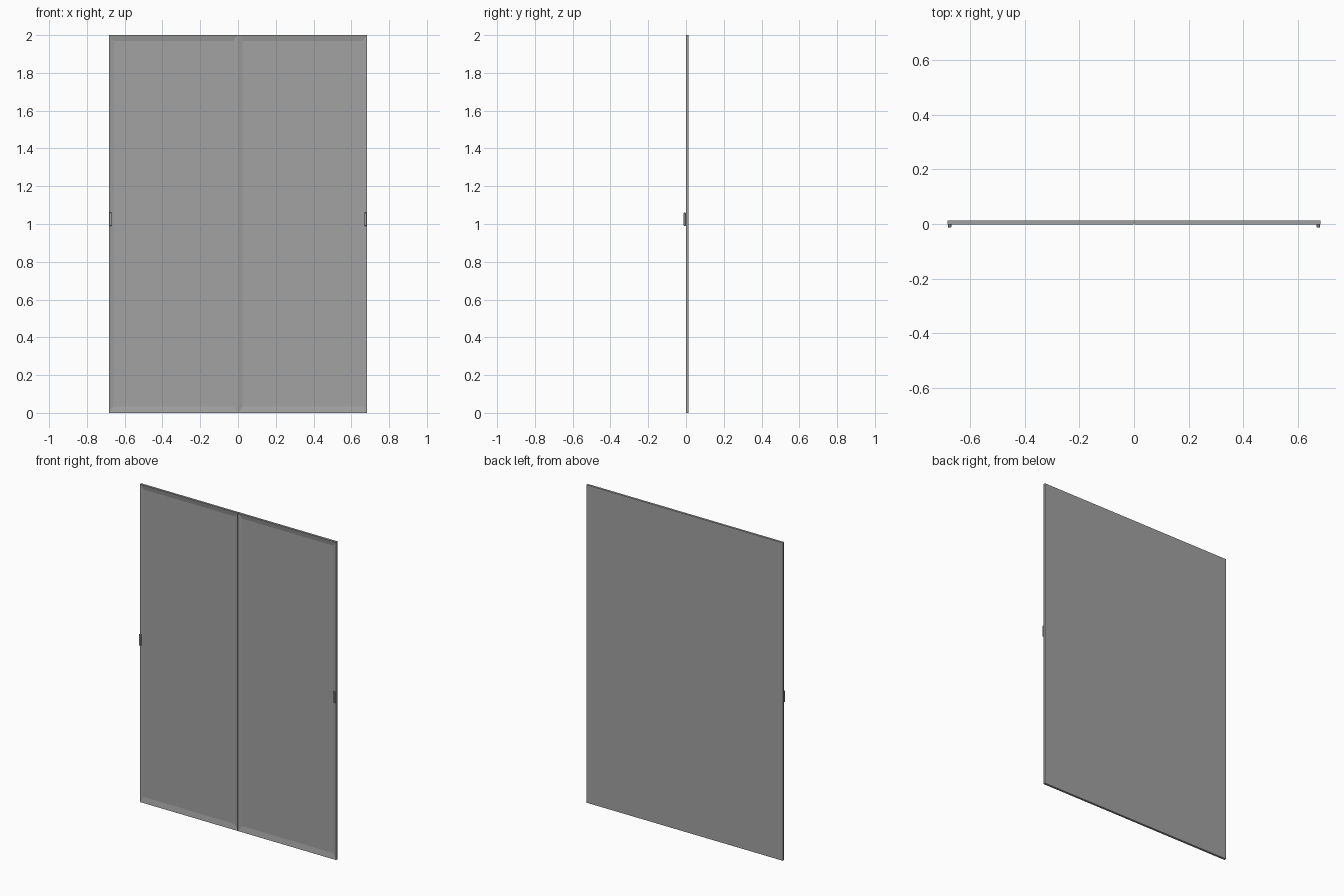
import bpy, bmesh
from mathutils import Vector

cube = bpy.data.objects.get("Cube")
if cube:
    bpy.data.objects.remove(cube, do_unlink=True)

grey = bpy.data.materials.new("mid grey")
grey.use_nodes = True
colour = (0.36, 0.36, 0.36, 1)
grey.diffuse_color = colour
grey.node_tree.nodes["Principled BSDF"].inputs["Base Color"].default_value = colour

HALF, HEIGHT = 0.683, 2.0
FRONT, SPLIT, BACK = -0.001, 0.006, 0.013
GAP = 0.0015


def finish(bm, name):
    mesh = bpy.data.meshes.new(name)
    bmesh.ops.recalc_face_normals(bm, faces=bm.faces)
    bm.to_mesh(mesh)
    bm.free()
    mesh.materials.append(grey)
    obj = bpy.data.objects.new(name, mesh)
    bpy.context.collection.objects.link(obj)
    return obj


def box(lo, hi):
    lo, hi = Vector(lo), Vector(hi)
    bm = bmesh.new()
    bmesh.ops.create_cube(bm, size=1)
    for v in bm.verts:
        v.co = (lo + hi) / 2 + v.co * (hi - lo)
    return bm


# Flat sheet closing the back of both leaves
finish(box((-HALF, SPLIT, 0), (HALF, BACK, HEIGHT)), "back_panel")

for name, side in (("left", 1), ("right", -1)):
    # Leaf with a raised rim around a recessed panel
    x0, x1 = sorted((side * GAP, side * HALF))
    bm = box((x0, FRONT, 0), (x1, SPLIT, HEIGHT))
    bm.normal_update()
    face = min(bm.faces, key=lambda f: f.calc_center_median().y)
    bmesh.ops.inset_region(bm, faces=[face], thickness=0.02)
    for v in face.verts:
        outer = abs(v.co.x) > HALF / 2
        v.co = (side * (0.66 if outer else 0.025), SPLIT - 0.001,
                1.97 if v.co.z > 1 else 0.035)
    finish(bm, name + "_door_leaf")

    # Slim pull on the outer stile
    x0, x1 = sorted((side * 0.669, side * 0.682))
    handle = finish(box((x0, -0.013, 0.99), (x1, FRONT, 1.06)), name + "_handle")
    bevel = handle.modifiers.new("soft edge", "BEVEL")
    bevel.width = 0.002
    bevel.segments = 1
